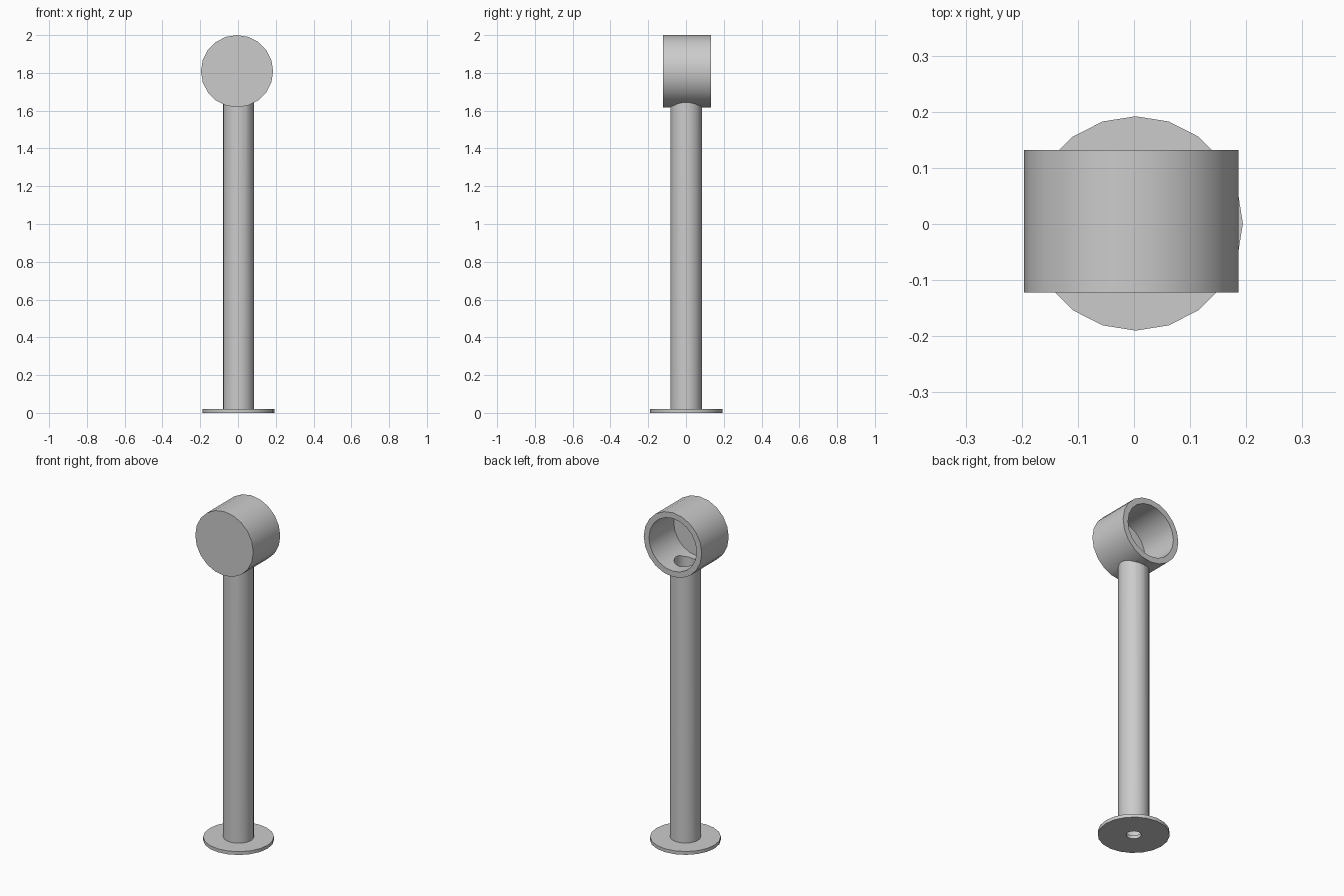
import bpy
import bmesh
import math
from mathutils import Matrix

SIDES = 20

cube = bpy.data.objects.get("Cube")
if cube:
    bpy.data.objects.remove(cube, do_unlink=True)

metal = bpy.data.materials.new("light_grey")
grey = (0.6, 0.6, 0.6, 1)
metal.diffuse_color = grey
metal.use_nodes = True
metal.node_tree.nodes["Principled BSDF"].inputs["Base Color"].default_value = grey


def turned(name, profile, location, capped=False, along_y=False):
    """Turn (radius, height) points round an axis; cap the ends or join them into a tube."""
    bm = bmesh.new()
    angles = [2 * math.pi * i / SIDES for i in range(SIDES)]
    rings = [[bm.verts.new((r * math.cos(a), r * math.sin(a), h)) for a in angles]
             for r, h in profile]
    pairs = list(zip(rings, rings[1:]))
    if capped:
        bm.faces.new(rings[0])
        bm.faces.new(rings[-1])
    else:
        pairs.append((rings[-1], rings[0]))
    for low, high in pairs:
        for i in range(SIDES):
            j = (i + 1) % SIDES
            bm.faces.new((low[i], low[j], high[j], high[i]))
    if along_y:
        bm.transform(Matrix.Rotation(-math.pi / 2, 4, "X"))
    bmesh.ops.recalc_face_normals(bm, faces=bm.faces)
    mesh = bpy.data.meshes.new(name)
    bm.to_mesh(mesh)
    bm.free()
    mesh.materials.append(metal)
    obj = bpy.data.objects.new(name, mesh)
    obj.location = location
    bpy.context.collection.objects.link(obj)
    return obj


def activate(obj):
    bpy.ops.object.select_all(action="DESELECT")
    obj.select_set(True)
    bpy.context.view_layer.objects.active = obj


def cut(obj, cutter):
    cutter.hide_render = True
    mod = obj.modifiers.new("cut", "BOOLEAN")
    mod.operation = "DIFFERENCE"
    mod.solver = "EXACT"
    mod.object = cutter
    activate(obj)
    bpy.ops.object.modifier_apply(modifier=mod.name)
    bpy.data.objects.remove(cutter, do_unlink=True)


foot = (0.003, 0.001, 0)
centre = (-0.005, 0.005, 1.809)

# Round foot plate with a small central hole
base = turned("base_plate", [(0.191, 0), (0.191, 0.02), (0.04, 0.02), (0.04, 0)], foot)

# Hollow post, its top shaped to the cup
post = turned("post", [(0.083, 0.015), (0.083, 1.72), (0.062, 1.72), (0.062, 0.015)], foot)
cut(post, turned("cup_cutter", [(0.165, -0.3), (0.165, 0.3)], centre, True, True))

# Cup closed at the front and open at the back
cup = turned("cup", [(0.191, -0.127), (0.191, 0.127), (0.157, 0.127), (0.157, -0.107)],
             centre, True, True)
# Opening from the cup floor into the post
cut(cup, turned("opening_cutter", [(0.0615, 1.5), (0.0615, 1.75)], foot, True))

for part in (base, post, cup):
    activate(part)
    bpy.ops.object.shade_smooth_by_angle(angle=math.radians(30))
